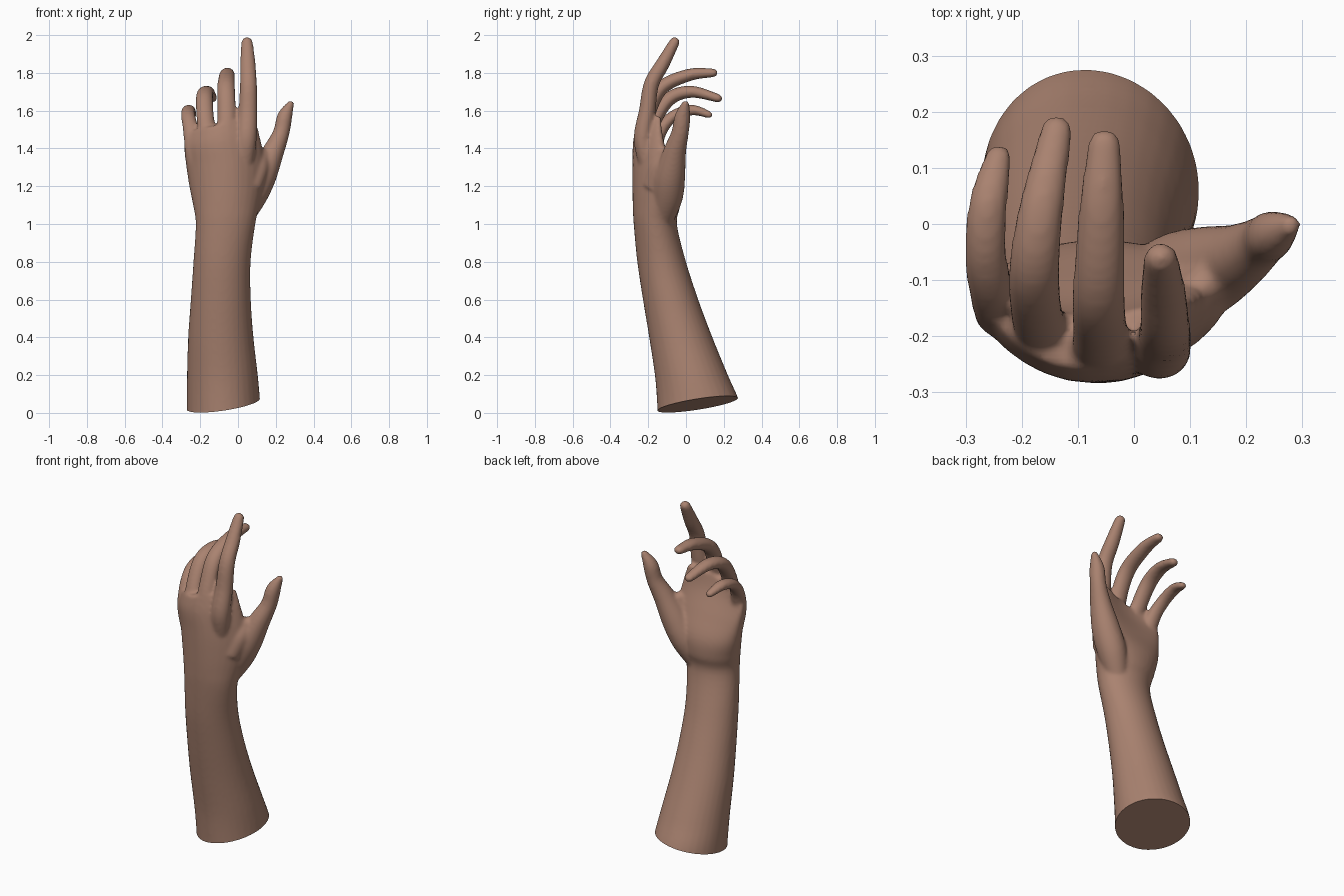
import bpy, bmesh, math
from mathutils import Vector

cube = bpy.data.objects.get("Cube")
if cube:
    bpy.data.objects.remove(cube, do_unlink=True)

skin = bpy.data.materials.new("warm skin")
skin.use_nodes = True
colour = (0.40, 0.225, 0.162, 1)
skin.diffuse_color = colour
skin.node_tree.nodes["Principled BSDF"].inputs["Base Color"].default_value = colour

SIDES = 32
bm = bmesh.new()


def smooth_rows(rows, steps):
    """Catmull-Rom interpolation through rows of numbers."""
    out = []
    for i in range(len(rows) - 1):
        p1, p2 = rows[i], rows[i + 1]
        p0 = rows[i - 1] if i else p1
        p3 = rows[min(i + 2, len(rows) - 1)]
        for s in range(steps):
            t = s / steps
            out.append([0.5 * (2 * b + (c - a) * t + (2 * a - 5 * b + 4 * c - d) * t * t
                               + (3 * b - a - 3 * c + d) * t ** 3)
                        for a, b, c, d in zip(p0, p1, p2, p3)])
    return out + [list(rows[-1])]


def loft(rings):
    """Closed skin through a list of point rings."""
    loops = [[bm.verts.new(p) for p in ring] for ring in rings]
    for a, b in zip(loops, loops[1:]):
        for i in range(SIDES):
            j = (i + 1) % SIDES
            bm.faces.new((a[i], a[j], b[j], b[i]))
    bm.faces.new(loops[0][::-1])
    bm.faces.new(loops[-1])


def body(rows):
    """Stacked sections: z, left x, right x, front y, back y, cupping, tilt."""
    rings = []
    for z, x0, x1, y0, y1, cup, tilt in smooth_rows(rows, 5):
        ring = []
        for i in range(SIDES):
            a = 2 * math.pi * i / SIDES
            c, s = math.cos(a), math.sin(a)
            dx = (x1 - x0) / 2 * c
            ring.append(((x0 + x1) / 2 + dx,
                         (y0 + y1) / 2 + (y1 - y0) / 2 * s + cup * c * c,
                         z + tilt * dx))
        rings.append(ring)
    loft(rings)


def digit(rows, depth=0.9):
    """Tapered finger along x, y, z, half width, with a rounded tip."""
    path = smooth_rows(rows, 6)
    pts = [Vector(r[:3]) for r in path]
    rings = []
    for i, p in enumerate(pts):
        tangent = (pts[min(i + 1, len(pts) - 1)] - pts[max(i - 1, 0)]).normalized()
        side = Vector((1, 0, 0))
        side = (side - tangent * side.dot(tangent)).normalized()
        up = tangent.cross(side)
        r = path[i][3]
        caps = [(0, 1)]
        if i == len(pts) - 1:
            caps = [(math.sin(k * 0.28), math.cos(k * 0.28)) for k in range(6)]
        for along, scale in caps:
            rings.append([p + tangent * r * along + r * scale *
                          (side * math.cos(a) + up * math.sin(a) * depth)
                          for a in (2 * math.pi * k / SIDES for k in range(SIDES))])
    loft(rings)


# Forearm, wrist and palm
body([
    (-0.12, -0.27, 0.13, -0.145, 0.31, 0, 0),
    (0.05, -0.272, 0.118, -0.153, 0.285, 0, 0),
    (0.2, -0.27, 0.105, -0.165, 0.222, 0, 0),
    (0.4, -0.264, 0.082, -0.195, 0.14, 0, 0),
    (0.6, -0.25, 0.068, -0.228, 0.065, 0, 0),
    (0.8, -0.236, 0.067, -0.258, 0.0, 0, 0),
    (1.0, -0.224, 0.092, -0.277, -0.048, 0, 0),
    (1.1, -0.238, 0.115, -0.282, -0.03, 0.01, 0),
    (1.2, -0.258, 0.135, -0.284, -0.035, 0.03, 0),
    (1.32, -0.275, 0.14, -0.284, -0.085, 0.055, 0.05),
    (1.44, -0.285, 0.115, -0.28, -0.14, 0.07, 0.15),
    (1.53, -0.265, 0.085, -0.26, -0.165, 0.07, 0.25),
])

# Index finger
digit([(0.03, -0.2, 1.3, 0.05), (0.045, -0.228, 1.45, 0.054), (0.053, -0.205, 1.6, 0.049),
       (0.055, -0.183, 1.74, 0.045), (0.052, -0.122, 1.85, 0.041), (0.048, -0.062, 1.96, 0.031)])
# Middle finger
digit([(-0.06, -0.21, 1.3, 0.05), (-0.06, -0.23, 1.45, 0.053), (-0.06, -0.195, 1.6, 0.049),
       (-0.063, -0.125, 1.725, 0.047), (-0.058, 0.02, 1.79, 0.041), (-0.053, 0.14, 1.8, 0.03)], 0.8)
# Ring finger
digit([(-0.14, -0.19, 1.25, 0.05), (-0.155, -0.205, 1.42, 0.052), (-0.172, -0.165, 1.55, 0.047),
       (-0.178, -0.085, 1.665, 0.046), (-0.165, 0.03, 1.7, 0.04), (-0.138, 0.165, 1.667, 0.029)], 0.8)
# Little finger
digit([(-0.21, -0.15, 1.22, 0.045), (-0.232, -0.165, 1.38, 0.048), (-0.25, -0.13, 1.5, 0.042),
       (-0.264, -0.06, 1.575, 0.038), (-0.26, 0.035, 1.603, 0.035), (-0.242, 0.118, 1.58, 0.025)], 0.8)
# Thumb with its fleshy mound, then the web of skin to the palm
digit([(0.01, -0.13, 1.02, 0.06), (0.07, -0.1, 1.14, 0.078), (0.125, -0.085, 1.25, 0.077),
       (0.185, -0.06, 1.38, 0.058), (0.228, -0.032, 1.48, 0.044), (0.248, -0.018, 1.57, 0.04),
       (0.278, -0.002, 1.635, 0.02)], 1.05)
digit([(0.06, -0.17, 1.2, 0.07), (0.1, -0.135, 1.3, 0.065), (0.125, -0.11, 1.365, 0.04)])

bmesh.ops.recalc_face_normals(bm, faces=bm.faces)
mesh = bpy.data.meshes.new("arm_and_hand")
bm.to_mesh(mesh)
bm.free()
arm = bpy.data.objects.new("arm_and_hand", mesh)
bpy.context.collection.objects.link(arm)

# Fuse all parts into one soft skin
fuse = arm.modifiers.new("fuse", 'REMESH')
fuse.mode = 'VOXEL'
fuse.voxel_size = 0.009
soften = arm.modifiers.new("soften", 'SMOOTH')
soften.factor = 0.5
soften.iterations = 9
fused = bpy.data.meshes.new_from_object(arm.evaluated_get(bpy.context.evaluated_depsgraph_get()))
arm.modifiers.clear()
arm.data = fused

# Slanted flat cut closing the forearm
bm = bmesh.new()
bm.from_mesh(fused)
cut = bmesh.ops.bisect_plane(bm, geom=bm.verts[:] + bm.edges[:] + bm.faces[:],
                             plane_co=(-0.08, 0.065, 0.046), plane_no=(-0.15, -0.16, 1),
                             clear_inner=True)
rim = [e for e in cut["geom_cut"] if isinstance(e, bmesh.types.BMEdge)]
bmesh.ops.holes_fill(bm, edges=rim, sides=0)
bm.to_mesh(fused)
bm.free()

fused.materials.clear()
fused.materials.append(skin)
bpy.context.view_layer.objects.active = arm
arm.select_set(True)
bpy.ops.object.shade_smooth_by_angle(angle=math.radians(50))
